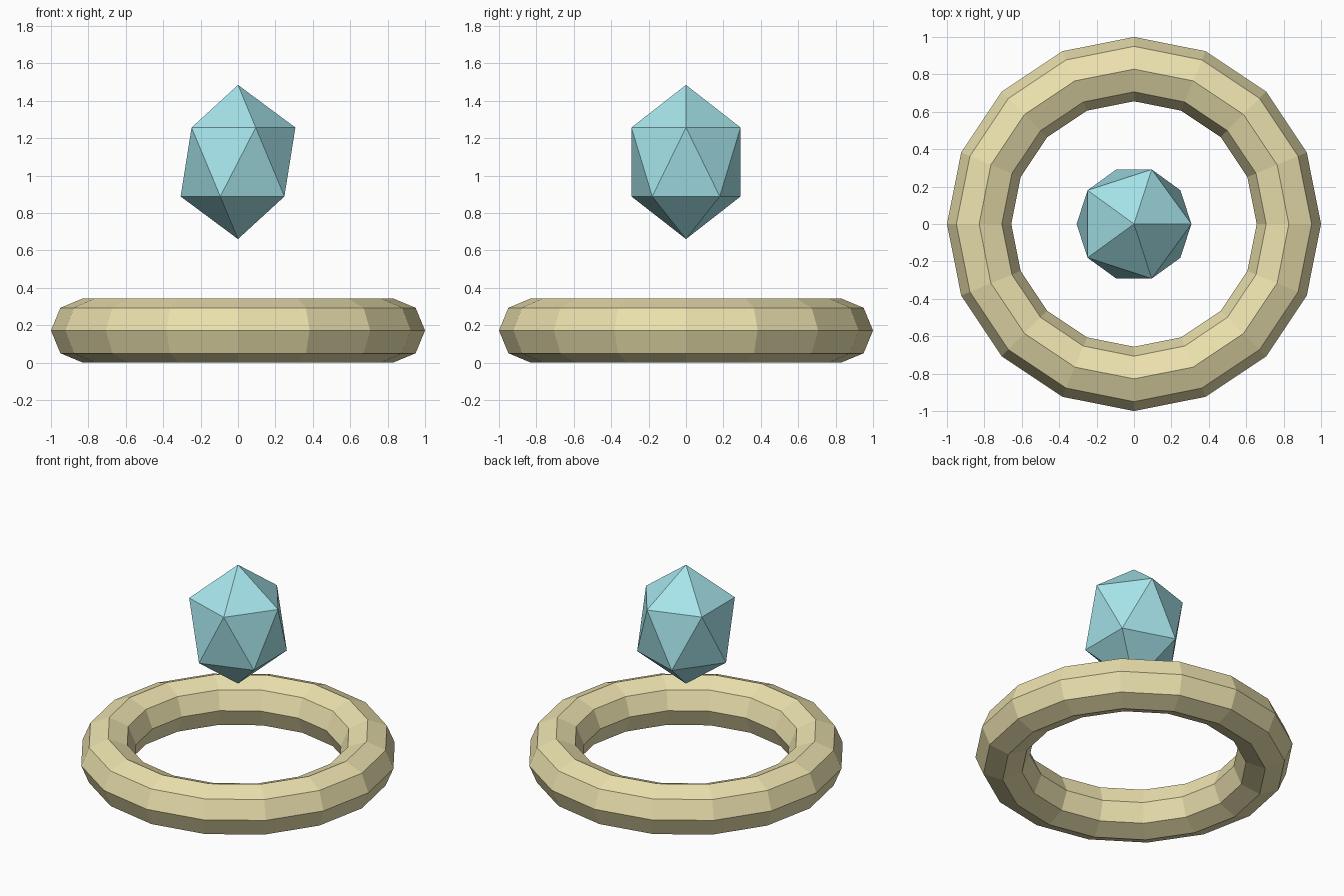
import bpy

if "Cube" in bpy.data.objects:
    bpy.data.objects.remove(bpy.data.objects["Cube"])


def paint(obj, name, color):
    mat = bpy.data.materials.new(name)
    mat.diffuse_color = color
    mat.use_nodes = True
    mat.node_tree.nodes["Principled BSDF"].inputs["Base Color"].default_value = mat.diffuse_color
    obj.data.materials.append(mat)


# Ring: low-poly band lying flat on the ground
bpy.ops.mesh.primitive_torus_add(
    major_segments=16, minor_segments=8,
    major_radius=0.828, minor_radius=0.172, location=(0, 0, 0.172))
ring = bpy.context.object
ring.name = "ring_band"
paint(ring, "gold", (0.83, 0.75, 0.42, 1))

# Gem: stretched icosahedron floating above the ring
bpy.ops.mesh.primitive_ico_sphere_add(
    subdivisions=1, radius=1, location=(0, 0, 1.073))
gem = bpy.context.object
gem.name = "floating_gem"
gem.scale = (0.343, 0.343, 0.412)
bpy.ops.object.transform_apply(location=False, rotation=False, scale=True)
paint(gem, "crystal_blue", (0.38, 0.78, 0.83, 1))

for obj in (ring, gem):
    for poly in obj.data.polygons:
        poly.use_smooth = False
